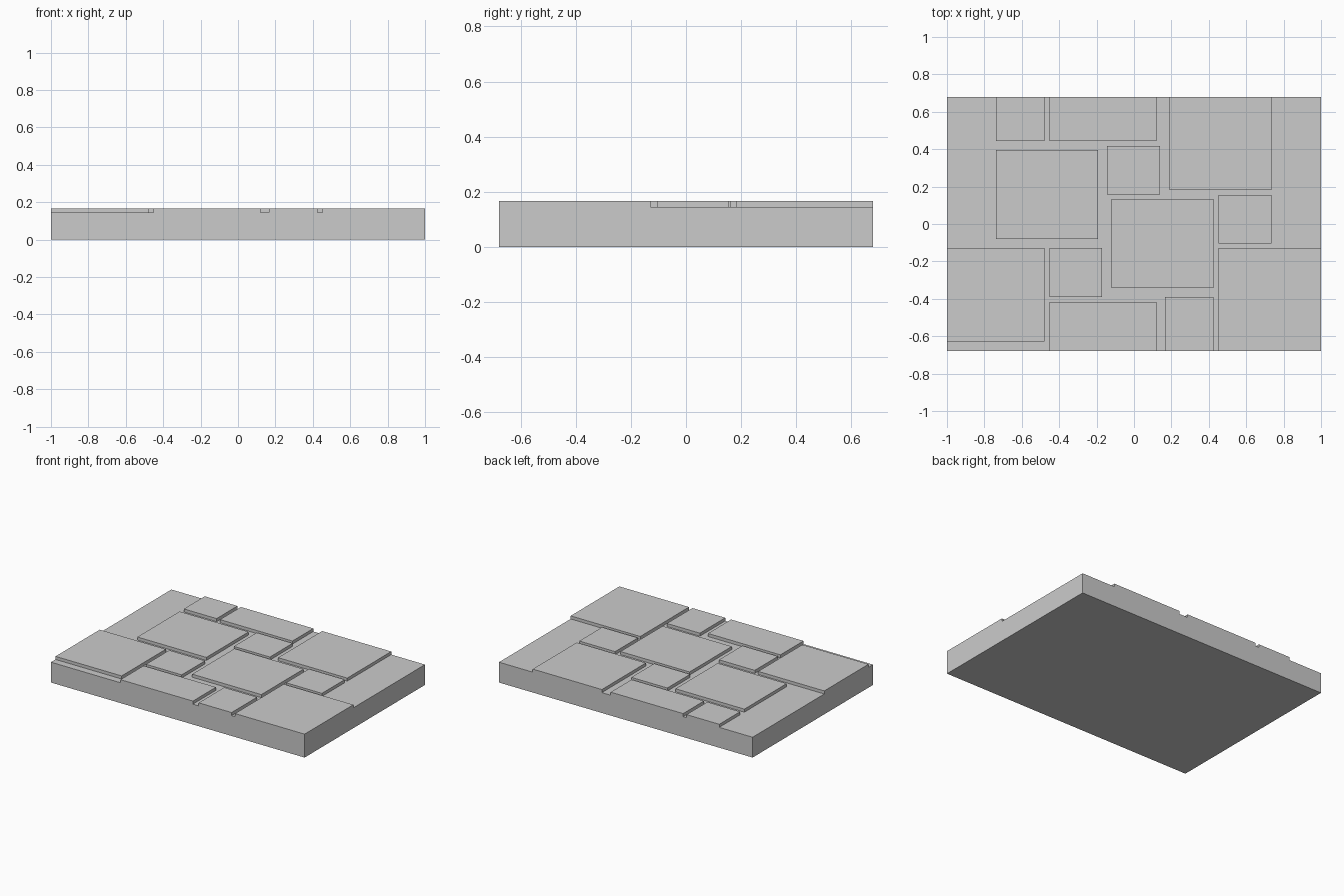
import bpy, bmesh
from mathutils import Vector

if "Cube" in bpy.data.objects:
    bpy.data.objects.remove(bpy.data.objects["Cube"])

HX, HY = 1.0, 0.678          # half extents of the slab
BASE, TOP = 0.145, 0.167     # groove floor and stone top heights

# Raised paving stones: x0, x1, y0, y1
STONES = [
    (-0.737, -0.479, 0.443, HY), (-0.452, 0.119, 0.443, HY), (0.189, 0.734, 0.182, HY),
    (-0.737, -0.193, -0.081, 0.395), (-0.144, 0.140, 0.159, 0.416),
    (-0.121, 0.424, -0.343, 0.133), (0.451, 0.734, -0.103, 0.154),
    (-HX, -0.479, -0.627, -0.129), (-0.452, -0.170, -0.391, -0.129),
    (-0.452, 0.119, -HY, -0.418), (0.165, 0.424, -HY, -0.391),
    (0.451, HX, -HY, -0.129),
]

# Base slab
bm = bmesh.new()
bmesh.ops.create_cube(bm, size=1)
for v in bm.verts:
    v.co = Vector((v.co.x * 2 * HX, v.co.y * 2 * HY, (v.co.z + 0.5) * BASE))

# Cut the slab along every stone edge
for axis, half, cols in ((0, HX, (0, 1)), (1, HY, (2, 3))):
    normal = Vector((axis == 0, axis == 1, 0))
    for c in sorted({s[i] for s in STONES for i in cols}):
        if abs(c) < half - 1e-4:
            bmesh.ops.bisect_plane(bm, geom=bm.verts[:] + bm.edges[:] + bm.faces[:],
                                   plane_co=normal * c, plane_no=normal, dist=1e-6)


def on_stone(face):
    p = face.calc_center_median()
    return face.normal.z > 0.9 and any(
        a < p.x < b and c < p.y < d for a, b, c, d in STONES)


# Raise the stones out of the slab as one connected surface
bm.normal_update()
faces = [f for f in bm.faces if on_stone(f)]
out = bmesh.ops.extrude_face_region(bm, geom=faces)
old = [f for f in faces if f.is_valid]
if old:
    bmesh.ops.delete(bm, geom=old, context='FACES')
for v in out['geom']:
    if isinstance(v, bmesh.types.BMVert):
        v.co.z = TOP

# Merge the flat pieces back into clean faces
bmesh.ops.dissolve_limit(bm, angle_limit=0.01, verts=bm.verts[:], edges=bm.edges[:])
bmesh.ops.recalc_face_normals(bm, faces=bm.faces[:])

mesh = bpy.data.meshes.new("paved_slab")
bm.to_mesh(mesh)
bm.free()
bpy.context.collection.objects.link(bpy.data.objects.new("paved_slab", mesh))
